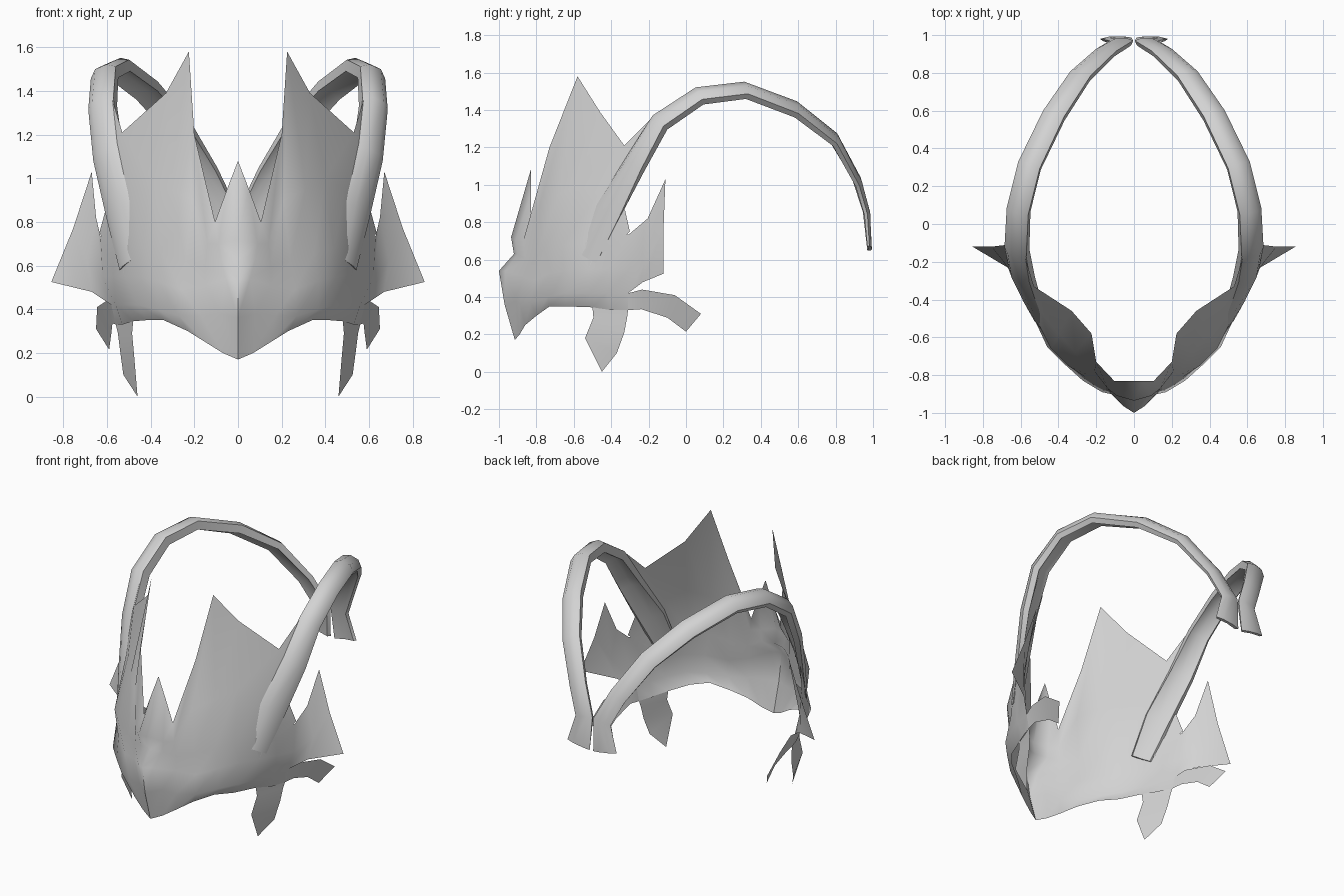
import bpy, bmesh, math
from mathutils import Vector

grey = bpy.data.materials.new("plain_grey")
grey.diffuse_color = (0.65, 0.65, 0.65, 1)


def finish(name, bm, angle):
    """Weld, mirror across x and shade one part."""
    bmesh.ops.remove_doubles(bm, verts=bm.verts, dist=0.0005)
    bmesh.ops.recalc_face_normals(bm, faces=bm.faces)
    me = bpy.data.meshes.new(name)
    bm.to_mesh(me)
    bm.free()
    me.materials.append(grey)
    ob = bpy.data.objects.new(name, me)
    bpy.context.collection.objects.link(ob)
    mirror = ob.modifiers.new("mirror", 'MIRROR')
    mirror.merge_threshold = 0.001
    bpy.ops.object.select_all(action='DESELECT')
    ob.select_set(True)
    bpy.context.view_layer.objects.active = ob
    bpy.ops.object.modifier_apply(modifier=mirror.name)
    bpy.ops.object.shade_smooth_by_angle(angle=angle)
    return ob


def sheet(name, *grids):
    """Thin surface through columns of points, listed bottom to top."""
    bm = bmesh.new()
    for cols in grids:
        vs = [[bm.verts.new(p) for p in col] for col in cols]
        for a, b in zip(vs, vs[1:]):
            for i in range(len(a) - 1):
                bm.faces.new((a[i], b[i], b[i + 1], a[i + 1]))
    return finish(name, bm, 1.0)


# Face shell: beak with the small centre spike, then tall spike, then cheek
valley_edge = [(.23, -.80, .30), (.27, -.83, .37), (.26, -.81, .49),
               (.24, -.80, .62), (.21, -.78, .90), (.20, -.73, 1.20)]
temple = [(.48, -.50, .345), (.52, -.52, .42), (.52, -.52, .55),
          (.50, -.54, .69), (.49, -.47, .95), (.53, -.33, 1.21)]
beak = [
    [(0, -.915, .17), (0, -.97, .36), (0, -1.0, .54),
     (0, -.92, .63), (0, -.935, .72), (0, -.83, 1.08)],
    [(.07, -.89, .20), (.08, -.91, .38), (.055, -.965, .54),
     (.08, -.90, .63), (.09, -.91, .70), (.05, -.83, .95)],
    [(.15, -.86, .25), (.17, -.89, .37), (.15, -.87, .51),
     (.15, -.86, .60), (.14, -.87, .70), (.105, -.83, .80)],
    valley_edge]
tall_spike = [
    valley_edge,
    [(.34, -.73, .35), (.37, -.74, .40), (.37, -.72, .53),
     (.35, -.75, .66), (.31, -.68, .95), (.225, -.58, 1.58)],
    [(.42, -.64, .35), (.46, -.65, .42), (.45, -.62, .55),
     (.44, -.66, .68), (.40, -.58, 1.0), (.33, -.46, 1.39)],
    temple]
cheek = [
    temple[:4],
    [(.53, -.40, .33), (.56, -.42, .42), (.57, -.41, .55), (.565, -.42, .72)],
    [(.56, -.31, .33), (.58, -.31, .42), (.62, -.30, .55), (.63, -.305, .735)]]
# Side fin sweeping out behind the cheek
fin = [
    cheek[2][1:],
    [(.67, -.23, .48), (.69, -.20, .62), (.65, -.205, .82)],
    [(.855, -.12, .525), (.755, -.12, .77), (.67, -.11, 1.03)]]
# Web joining the temple to the horn
web = [
    temple[2:] + [temple[5]],
    [(.53, -.50, .60), (.52, -.47, .75), (.53, -.41, .93),
     (.575, -.29, 1.13), (.575, -.18, 1.36)]]
sheet("face_shell", beak, tall_spike, cheek, fin, web)

# Prong pointing down under the cheek
sheet("lower_prong", [
    [(.48, -.50, .345), (.485, -.495, .29), (.475, -.54, .18), (.46, -.45, 0)],
    [(.56, -.31, .33), (.55, -.315, .29), (.54, -.33, .21), (.525, -.37, .10)]])

# Prong pointing backwards
sheet("back_prong", [
    [(.56, -.31, .33), (.575, -.24, .335), (.58, -.10, .29), (.59, 0, .215)],
    [(.58, -.31, .42), (.60, -.235, .44), (.645, -.06, .41), (.65, .08, .31)]])

# Pointed flange at the root of the horn
sheet("horn_flange", [
    [(.52, -.52, .60), (.55, -.45, .75), (.58, -.37, .92)],
    [(.54, -.45, .61), (.635, -.30, .75), (.605, -.325, .86)]])

# Horn: grooved band swept over the head, broad and twisted at the root
path = [Vector(p) for p in (
    (.50, -.53, .61), (.54, -.42, .85), (.595, -.275, 1.11), (.62, -.14, 1.335),
    (.61, .07, 1.475), (.55, .31, 1.505), (.42, .58, 1.405), (.28, .79, 1.245),
    (.145, .915, 1.02), (.064, .965, .85), (.093, .98, .66))]
scale = [1.1, 1.4, 1.25, 1.1, 1.05, 1.05, 1.05, 1, .95, 1, 1.35]
flat = [.25, .6, .9, 1, .95, .9, .85, .7, .55, .45, .3]
tilt = [50, 48, 38, 28, 22, 18, 15, 10, 5, 0, 0]
section = [(-.06, .02), (-.025, .045), (.03, .042), (.065, .005),
           (.055, -.032), (.0, -.008), (-.05, -.038)]
bm = bmesh.new()
rings = []
for i, (p, k, f, d) in enumerate(zip(path, scale, flat, tilt)):
    t = (path[min(i + 1, len(path) - 1)] - path[max(i - 1, 0)]).normalized()
    s = t.cross(p - Vector((p.x, .25, .6))).normalized()
    u = s.cross(t)
    c, w = math.cos(math.radians(d)), math.sin(math.radians(d))
    side, up = s * c - u * w, u * c + s * w
    rings.append([bm.verts.new(p + side * a * k + up * b * f)
                  for a, b in section])
n = len(section)
for a, b in zip(rings, rings[1:]):
    for j in range(n):
        bm.faces.new((a[j], a[(j + 1) % n], b[(j + 1) % n], b[j]))
bm.faces.new(rings[0])
bm.faces.new(rings[-1])
finish("horn_band", bm, .9)
